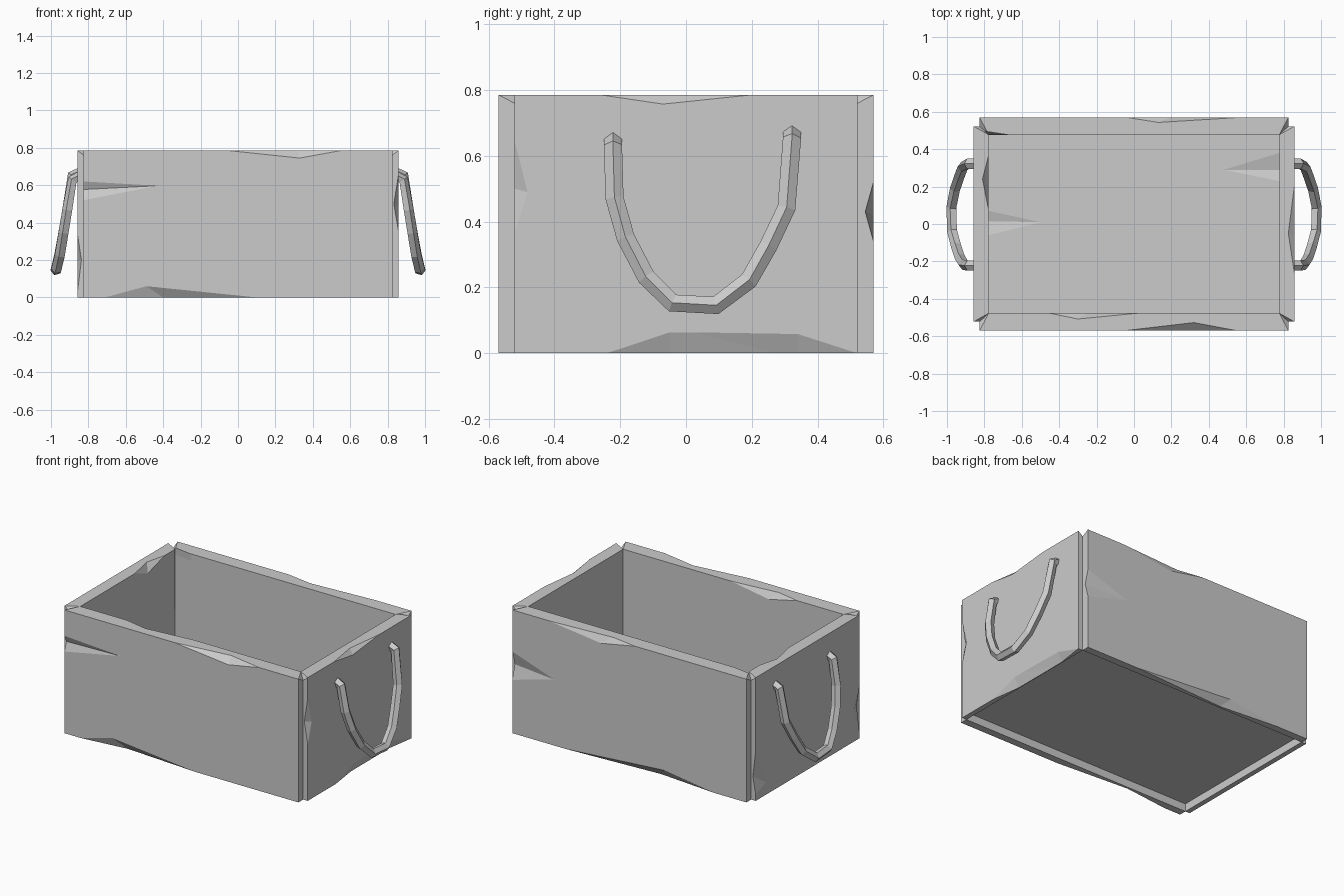
import bpy, bmesh, math
from mathutils import Vector

if "Cube" in bpy.data.objects:
    bpy.data.objects.remove(bpy.data.objects["Cube"])

H = 0.785                      # wall height
OX, EX, IX = 0.857, 0.825, 0.777   # outer / end / inner x
OY, EY, IY = 0.57, 0.522, 0.477    # outer / end / inner y
FB, FT = 0.05, 0.095           # floor underside and top
DROP = 0.025                   # sunken top corner of each wall end

grey = bpy.data.materials.new("grey")
grey.diffuse_color = (0.6, 0.6, 0.6, 1)
grey.use_nodes = True
grey.node_tree.nodes["Principled BSDF"].inputs["Base Color"].default_value = grey.diffuse_color


def make(name, verts, faces=None):
    """Mesh from faces, or the convex hull of the points when no faces are given."""
    bm = bmesh.new()
    vs = [bm.verts.new(v) for v in verts]
    if faces:
        for f in faces:
            bm.faces.new([vs[i] for i in f])
    else:
        bmesh.ops.convex_hull(bm, input=vs)
    bmesh.ops.recalc_face_normals(bm, faces=bm.faces[:])
    me = bpy.data.meshes.new(name)
    bm.to_mesh(me)
    bm.free()
    me.materials.append(grey)
    ob = bpy.data.objects.new(name, me)
    bpy.context.collection.objects.link(ob)
    return ob


def chip(ob, a, b, *ridges):
    """Knock a chip off edge a-b; each ridge runs between points on the two faces."""
    a, b = Vector(a), Vector(b)
    ridges = [(Vector(p), Vector(q)) for p, q in ridges]
    pts = [a + (a - sum(ridges[0], Vector()) / 2) * 0.3,
           b + (b - sum(ridges[-1], Vector()) / 2) * 0.3]
    for p, q in ridges:
        pts += [p + (p - q) * 0.3, q + (q - p) * 0.3]
    cutter = make("cutter", pts)
    cutter.hide_render = True
    mod = ob.modifiers.new("chip", 'BOOLEAN')
    mod.operation = 'DIFFERENCE'
    mod.solver = 'EXACT'
    mod.object = cutter
    bpy.context.view_layer.objects.active = ob
    bpy.ops.object.modifier_apply(modifier=mod.name)
    bpy.data.objects.remove(cutter)


def wall(name, plan):
    """Board mitred at both ends and along the floor; plan: outer, end, inner, inner, end, outer."""
    o1, e1, i1, i2, e2, o2 = plan
    verts = [(*o1, 0), (*e1, 0), (*e2, 0), (*o2, 0),                    # foot
             (*e1, FB), (*e2, FB), (*i1, FT), (*i2, FT),                # floor mitre
             (*o1, H), (*e1, H - DROP), (*i1, H), (*i2, H), (*e2, H - DROP), (*o2, H)]
    faces = [(0, 1, 2, 3), (1, 2, 5, 4), (4, 5, 7, 6), (6, 7, 11, 10), (0, 3, 13, 8),
             (0, 1, 4, 9, 8), (4, 6, 10, 9), (3, 2, 5, 12, 13), (5, 7, 11, 12),
             (8, 9, 10), (11, 12, 13), (8, 10, 11, 13)]
    return make(name, verts, faces)


def long_wall(name, s):
    return wall(name, [(-EX, s * OY), (-EX, s * EY), (-IX, s * IY),
                       (IX, s * IY), (EX, s * EY), (EX, s * OY)])


def side_wall(name, s):
    return wall(name, [(s * OX, -EY), (s * EX, -EY), (s * IX, -IY),
                       (s * IX, IY), (s * EX, EY), (s * OX, EY)])


# Front wall: top outer, top inner, left end and bottom chips
front = long_wall("front_wall", -1)
chip(front, (-.05, -OY, H), (.55, -OY, H), ((.33, -OY, .745), (.32, -.527, H)))
chip(front, (-.45, -IY, H), (.02, -IY, H), ((-.25, -IY, .74), (-.3, -.508, H)))
chip(front, (-EX, -OY, .62), (-EX, -OY, .52), ((-.43, -OY, .597), (-EX, -.55, .577)))
chip(front, (-.71, -OY, 0), (.1, -OY, 0), ((-.49, -OY, .06), (-.4, -.535, 0)))

# Back wall: top outer, right end, bottom and inner corner chips
back = long_wall("back_wall", 1)
chip(back, (-.04, OY, H), (.57, OY, H), ((.2, OY, .74), (.13, .543, H)))
chip(back, (EX, OY, .52), (EX, OY, .34), ((.53, OY, .42), (EX, .545, .43)))
chip(back, (.45, OY, 0), (-.6, OY, 0), ((-.25, OY, .05), (-.2, .535, 0)))
chip(back, (-IX, IY, 1.1), (-IX, IY, .2), ((-.66, IY, .74), (-.8, .4986, .74)))

# Right wall: top outer, front end and bottom chips
right = side_wall("right_wall", 1)
chip(right, (OX, -.26, H), (OX, .2, H), ((OX, -.07, .757), (.825, -.05, H)))
chip(right, (OX, -EY, .65), (OX, -EY, .36), ((OX, -.482, .49), (.833, -EY, .5)))
chip(right, (OX, -.24, 0), (OX, .52, 0),
     ((OX, -.05, .063), (.83, -.05, 0)), ((OX, .34, .058), (.83, .34, 0)))

# Left wall: top inner, lower front end and lower back end chips
left = side_wall("left_wall", -1)
chip(left, (-IX, .37, H), (-IX, .07, H), ((-IX, .2, .735), (-.81, .24, H)))
chip(left, (-OX, -EY, .33), (-OX, -EY, .04), ((-OX, -.47, .2), (-.837, -EY, .2)))
chip(left, (-OX, EY, .32), (-OX, EY, .04), ((-OX, .42, .08), (-.837, EY, .15)))

# Floor board, mitred into the walls above their feet, with two chipped edges
signs = [(-1, -1), (1, -1), (1, 1), (-1, 1)]
floor = make("floor", [(x * EX, y * EY, FB) for x, y in signs] +
             [(x * IX, y * IY, FT) for x, y in signs])
chip(floor, (IX, .38, FT), (IX, .23, FT), ((.48, .29, FT), (IX + .02, .29, FT - .02)))
chip(floor, (-IX, .07, FT), (-IX, -.06, FT), ((-.5, .01, FT), (-IX - .015, .015, FT - .015)))


# Rope handles: a five-sided tube swept along a drooping path
PATH = [(.845, -.222, .648), (.883, -.222, .628), (.91, -.217, .47), (.93, -.183, .35),
        (.95, -.12, .23), (.97, -.04, .152), (.974, .09, .145), (.955, .19, .22),
        (.935, .25, .325), (.915, .305, .44), (.885, .322, .65), (.845, .322, .668)]
SIDES, RAD = 5, 0.029


def handle(name, s):
    path = [Vector(p) for p in PATH]
    n = len(path)
    verts, faces = [], []
    for i, p in enumerate(path):
        # end rings lie flat against the wall
        if i in (0, n - 1):
            t = Vector((1 if i == 0 else -1, 0, 0))
        else:
            t = ((path[i + 1] - p).normalized() + (p - path[i - 1]).normalized()).normalized()
        ref = Vector((1, 0, 0)) if 0 < i < n - 1 else Vector((0, 0, 1))
        u = (ref - t * ref.dot(t)).normalized()
        w = t.cross(u)
        for k in range(SIDES):
            a = 2 * math.pi * k / SIDES
            v = p + (u * math.cos(a) + w * math.sin(a)) * RAD
            verts.append((v.x * s, v.y, v.z))
    for i in range(n - 1):
        for k in range(SIDES):
            j = (k + 1) % SIDES
            r, q = i * SIDES, (i + 1) * SIDES
            faces.append((r + k, r + j, q + j, q + k))
    faces += [tuple(range(SIDES)), tuple(range((n - 1) * SIDES, n * SIDES))]
    return make(name, verts, faces)


handle("right_handle", 1)
handle("left_handle", -1)
